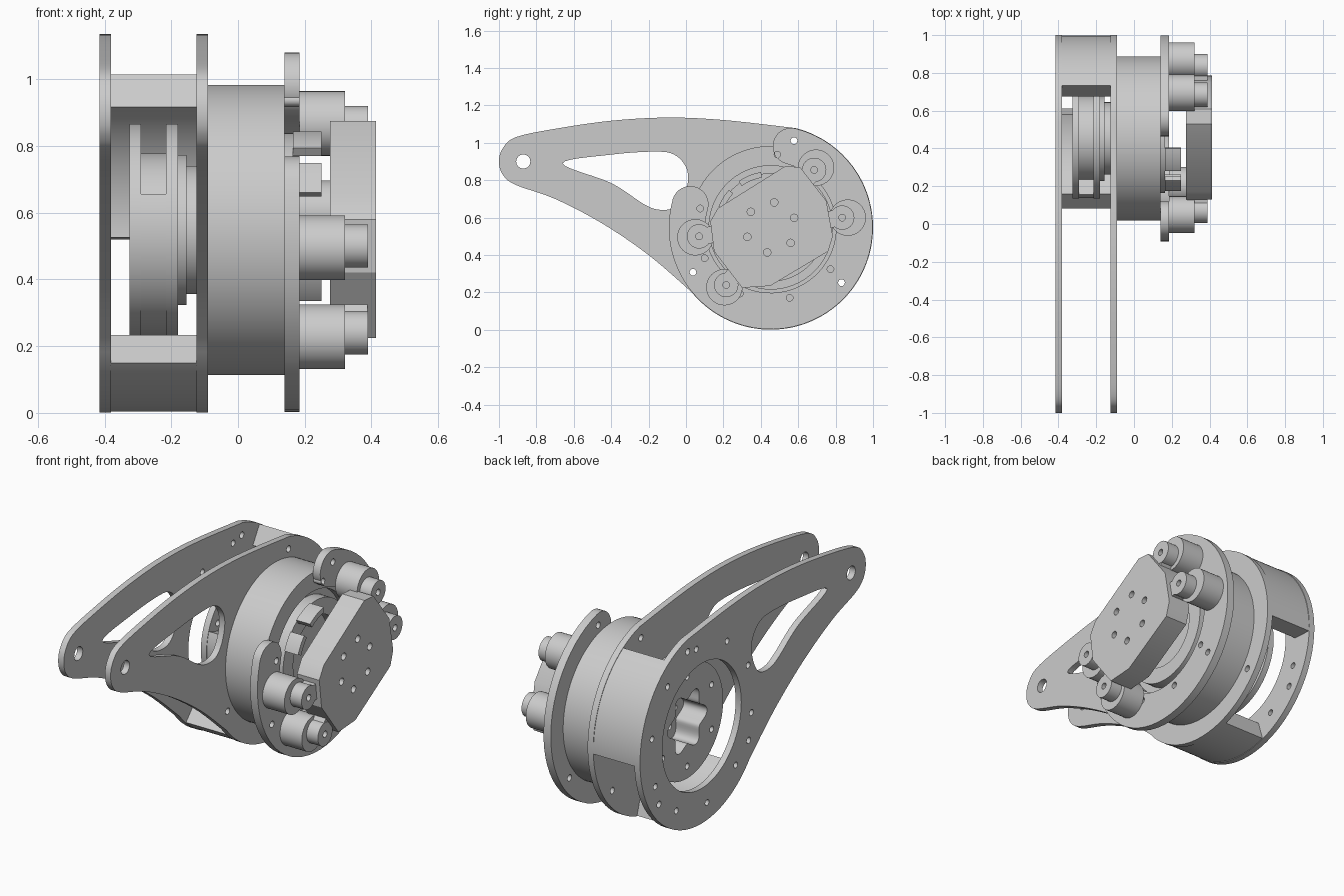
import bpy, bmesh
from math import sin, cos, radians, pi
from mathutils import Matrix

cube = bpy.data.objects.get("Cube")
if cube:
    bpy.data.objects.remove(cube, do_unlink=True)

grey = bpy.data.materials.new("machined_grey")
grey.use_nodes = True
colour = (0.6, 0.6, 0.6, 1)
grey.diffuse_color = colour
grey.node_tree.nodes["Principled BSDF"].inputs["Base Color"].default_value = colour

CY, CZ = 0.453, 0.548          # main axle position in the side plane
R = 0.547                      # outer radius of the housing
# local profile axes (x, y, depth) become world (y, z, x)
SIDE = Matrix(((0, 0, 1, 0), (1, 0, 0, 0), (0, 1, 0, 0), (0, 0, 0, 1)))


def polar(r, deg, c=(CY, CZ)):
    return (c[0] + r * cos(radians(deg)), c[1] + r * sin(radians(deg)))


def arc(r, a, b, n=48, c=(CY, CZ)):
    return [polar(r, a + (b - a) * i / n, c) for i in range(n + 1)]


def circle(r, c=(CY, CZ), n=72):
    return arc(r, 0, 360, n, c)[:-1]


def hole(c, r=0.018):
    return circle(r, c, 16)


def ring_of_holes(r, count, start=0, size=0.017):
    return [hole(polar(r, start + 360 * i / count), size) for i in range(count)]


def band(r0, r1, a, b, rounded=False):
    """Arc-shaped strip with square or rounded ends."""
    pts = arc(r1, a, b)
    mid, half = (r0 + r1) / 2, (r1 - r0) / 2
    if rounded:
        pts += arc(half, b, b + 180, 16, polar(mid, b))[1:-1]
    pts += arc(r0, b, a)
    if rounded:
        pts += arc(half, a + 180, a + 360, 16, polar(mid, a))[1:-1]
    return pts


def smooth(pts, steps=6, closed=False):
    """Catmull-Rom curve through the points."""
    n, out = len(pts), []
    for i in range(n if closed else n - 1):
        ids = [i - 1, i, i + 1, i + 2]
        ids = [k % n if closed else min(max(k, 0), n - 1) for k in ids]
        p = [pts[k] for k in ids]
        for s in range(steps):
            t = s / steps
            out.append(tuple(0.5 * (2 * b + (c - a) * t + (2*a - 5*b + 4*c - d) * t * t
                                    + (3*b - a - 3*c + d) * t ** 3)
                             for a, b, c, d in zip(*p)))
    return out if closed else out + [pts[-1]]


def extrude(name, x0, x1, *loops):
    """Extrude an outline, with inner loops as holes, from x0 to x1."""
    cu = bpy.data.curves.new(name, 'CURVE')
    cu.dimensions, cu.fill_mode = '2D', 'BOTH'
    cu.extrude = (x1 - x0) / 2
    for pts in loops:
        sp = cu.splines.new('POLY')
        sp.points.add(len(pts) - 1)
        for q, (u, v) in zip(sp.points, pts):
            q.co = (u, v, 0, 1)
        sp.use_cyclic_u = True
    tmp = bpy.data.objects.new(name + "_profile", cu)
    bpy.context.collection.objects.link(tmp)
    dg = bpy.context.evaluated_depsgraph_get()
    me = bpy.data.meshes.new_from_object(tmp.evaluated_get(dg))
    bpy.data.objects.remove(tmp, do_unlink=True)
    bpy.data.curves.remove(cu)
    me.transform(Matrix.Translation(((x0 + x1) / 2, 0, 0)) @ SIDE)
    bm = bmesh.new()
    bm.from_mesh(me)
    bmesh.ops.remove_doubles(bm, verts=bm.verts, dist=0.0002)
    bmesh.ops.recalc_face_normals(bm, faces=bm.faces)
    bm.to_mesh(me)
    bm.free()
    me.name = name
    me.materials.clear()
    me.materials.append(grey)
    ob = bpy.data.objects.new(name, me)
    bpy.context.collection.objects.link(ob)
    bpy.ops.object.select_all(action='DESELECT')
    ob.select_set(True)
    bpy.context.view_layer.objects.active = ob
    bpy.ops.object.shade_smooth_by_angle(angle=radians(30))
    return ob


# Arm plates: round housing end with a long tapering tail and a window
tip = (-0.87, 0.9)
tail = smooth([polar(R, 76), (0.2, 1.122), (-0.1, 1.135), (-0.4, 1.118), (-0.7, 1.075),
               (-0.91, 1.03), (-0.98, 0.97), (-1, 0.9), (-0.98, 0.83), (-0.91, 0.775),
               (-0.7, 0.7), (-0.45, 0.57), (-0.2, 0.4), polar(R, 219)])
plate = arc(R, 219, 436, 72)[1:-1] + tail
window = smooth([(-0.66, 0.89), (-0.4, 0.937), (-0.16, 0.953), (-0.06, 0.935), (0, 0.87),
                 (0.01, 0.79), (-0.02, 0.7), (-0.07, 0.65), (-0.15, 0.643), (-0.23, 0.675),
                 (-0.4, 0.785)], closed=True)
through = [hole(polar(0.48, a)) for a in (75, 210, -38)]
bolts = ring_of_holes(0.45, 10, 12)
extrude("outer_arm_plate", -0.415, -0.38, plate, window, hole(tip, 0.038),
        circle(0.35), *through, *bolts)
extrude("inner_arm_plate", -0.125, -0.09, plate, window, hole(tip, 0.038), *through)

# Curved spacers between the arm plates
extrude("back_spacer", -0.38, -0.125, band(0.43, R - 0.003, -3, 59))
extrude("bottom_spacer", -0.38, -0.125, band(0.43, R - 0.003, 227, 287))

# Spool: two flanges with a lobed bore, core and stepped hub
bore = [polar(0.15 + 0.025 * cos(6 * radians(a)), a) for a in range(0, 360, 4)]
rim_holes = ring_of_holes(0.25, 6, 30)
extrude("outer_spool_flange", -0.325, -0.29, circle(0.318), bore, *rim_holes)
extrude("spool_core", -0.29, -0.215, circle(0.23), bore)
extrude("spool_guard", -0.29, -0.215, band(0.225, 0.315, 160, 290))
extrude("inner_spool_flange", -0.215, -0.18, circle(0.318), bore)
extrude("wide_hub_step", -0.18, -0.155, circle(0.225), *ring_of_holes(0.1, 6))
extrude("narrow_hub_step", -0.155, -0.125, circle(0.192))

# Motor drum with a recessed face
extrude("drum", -0.09, 0.14, circle(0.435, n=96), circle(0.33))
extrude("drum_floor", -0.09, 0.1, circle(0.332))
extrude("rotor", 0.1, 0.165, circle(0.29), circle(0.2))

# Open ring flange with rounded ends
flange_bolts = [hole(polar(0.39, 165 + 40 * i)) for i in range(8)]
extrude("open_ring_flange", 0.14, 0.185, band(0.35, 0.545, 164, 436, True),
        *through, *flange_bolts)

# Slotted contact pieces under the cap
for name, a, b in (("upper", 100, 125), ("middle", 138, 158), ("lower", 205, 225)):
    extrude(name + "_contact", 0.165, 0.25, band(0.27, 0.3, a, b))

# End cap
cap = [(0.13, 0.58), (0.17, 0.65), (0.53, 0.875), (0.61, 0.87), (0.75, 0.69),
       (0.785, 0.5), (0.76, 0.42), (0.45, 0.235), (0.3, 0.225), (0.15, 0.42)]
extrude("end_cap", 0.275, 0.413, cap, *ring_of_holes(0.135, 6, 22, 0.02))

# Posts on the flange, each with a smaller cap lug
posts = (((0.695, 0.867), (0.685, 0.855)), ((0.865, 0.6), (0.835, 0.6)),
         ((0.05, 0.495), (0.07, 0.5)), ((0.205, 0.228), (0.215, 0.24)))
for i, (post, lug) in enumerate(posts, 1):
    extrude(f"post_{i}", 0.185, 0.32, circle(0.097, post, 40))
    extrude(f"cap_lug_{i}", 0.275, 0.39, circle(0.065, lug, 32), hole(lug))
    # web joining the lug to the end cap
    dy, dz = CY - lug[0], CZ - lug[1]
    d = (dy * dy + dz * dz) ** 0.5
    u, v = dy / d, dz / d
    web = [(lug[0] + u * s - v * w, lug[1] + v * s + u * w)
           for s, w in ((0.03, -0.045), (0.15, -0.045), (0.15, 0.045), (0.03, 0.045))]
    extrude(f"lug_web_{i}", 0.28, 0.388, web)
